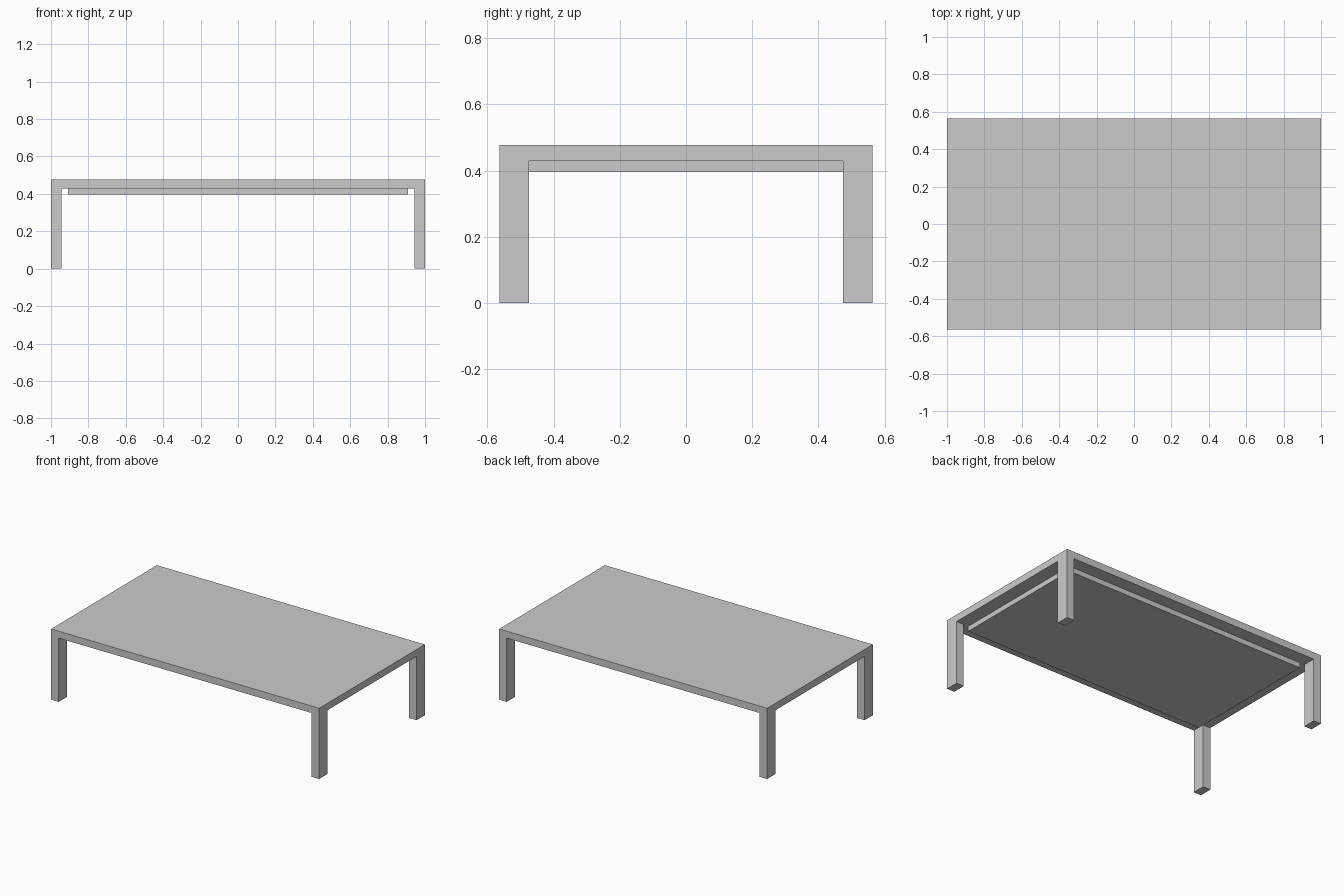
import bpy
import bmesh
from mathutils import Vector

if "Cube" in bpy.data.objects:
    bpy.data.objects.remove(bpy.data.objects["Cube"])

HALF_X, HALF_Y = 1.0, 0.563          # outer half sizes
LEG_X, LEG_Y = 0.056, 0.088          # leg section
TOP_Z, SLAB_Z, PANEL_Z = 0.477, 0.43, 0.396


def box(name, low, high):
    """Axis-aligned box between two corners."""
    low, high = Vector(low), Vector(high)
    bm = bmesh.new()
    bmesh.ops.create_cube(bm, size=1)
    bmesh.ops.scale(bm, vec=high - low, verts=bm.verts)
    bmesh.ops.translate(bm, vec=(low + high) / 2, verts=bm.verts)
    mesh = bpy.data.meshes.new(name)
    bm.to_mesh(mesh)
    bm.free()
    obj = bpy.data.objects.new(name, mesh)
    bpy.context.collection.objects.link(obj)
    return obj


# Table top
box("table_top", (-HALF_X, -HALF_Y, SLAB_Z), (HALF_X, HALF_Y, TOP_Z))

# Recessed panel under the top
panel_x, panel_y = 0.908, HALF_Y - LEG_Y
box("under_panel", (-panel_x, -panel_y, PANEL_Z), (panel_x, panel_y, SLAB_Z))

# Corner legs, flush with the top's edges, mirrored to all four corners
legs = box("legs", (HALF_X - LEG_X, HALF_Y - LEG_Y, 0), (HALF_X, HALF_Y, SLAB_Z))
mirror = legs.modifiers.new("mirror_corners", 'MIRROR')
mirror.use_axis = (True, True, False)
